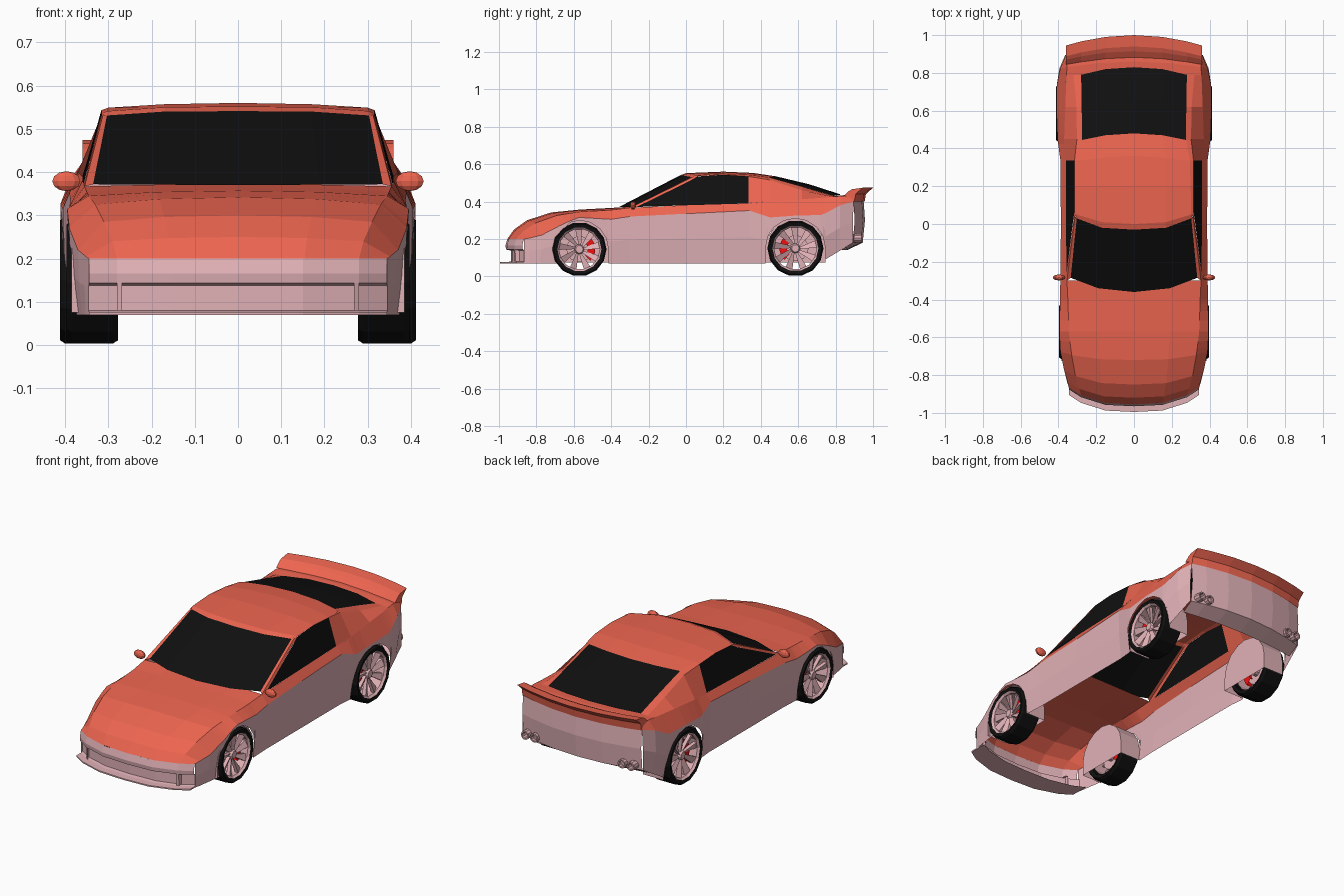
import bpy, bmesh
from math import sin, cos, pi, radians

if "Cube" in bpy.data.objects:
    bpy.data.objects.remove(bpy.data.objects["Cube"])


def material(name, rgb):
    m = bpy.data.materials.new(name)
    m.diffuse_color = (*rgb, 1)
    m.use_nodes = True
    m.node_tree.nodes["Principled BSDF"].inputs["Base Color"].default_value = m.diffuse_color
    return m


RED = material("red_paint", (.85, .13, .08))
PINK = material("pink_paint", (.75, .44, .47))
BLACK = material("black", (.005, .005, .005))
CAL = material("caliper_red", (.9, .005, .005))


def clamp(v):
    return max(0, min(1, v))


def bow(p):
    # rounds the nose and tail in plan
    x, y, z = p
    y2 = y + .12 * clamp((-y - .6) / .36) * abs(x / .38) ** 3
    return (x, y2 - .055 * clamp((y - .75) / .2) * (x / .36) ** 2, z)


def mesh(name, verts, faces, mat):
    # half mesh on +x, mirrored to -x
    me = bpy.data.meshes.new(name)
    me.from_pydata(verts, [], faces)
    bm = bmesh.new()
    bm.from_mesh(me)
    bmesh.ops.remove_doubles(bm, verts=bm.verts, dist=.0004)
    bmesh.ops.recalc_face_normals(bm, faces=bm.faces)
    bm.to_mesh(me)
    bm.free()
    me.materials.append(mat)
    ob = bpy.data.objects.new(name, me)
    bpy.context.collection.objects.link(ob)
    ob.modifiers.new("mirror", 'MIRROR')
    return ob


def grid(name, rows, mat, bowed=False, cap=False):
    n = len(rows[0])
    verts = [bow(p) if bowed else p for r in rows for p in r]
    faces = [(i * n + j, i * n + j + 1, (i + 1) * n + j + 1, (i + 1) * n + j)
             for i in range(len(rows) - 1) for j in range(n - 1)]
    if cap:
        faces.append(tuple(range((len(rows) - 1) * n, len(rows) * n)))
    return mesh(name, verts, faces, mat)


def lathe(name, c, prof, mat, n=14, a0=0, a1=2 * pi):
    # prof is (radius, x), spun about the axle
    rows = []
    for i in range(n + 1):
        a = a0 + (a1 - a0) * i / n
        rows.append([(x, c[0] + r * cos(a), c[1] + r * sin(a)) for r, x in prof])
    return grid(name, rows, mat)


# body stations: y, sill x, sill z, bulge x, belt x, belt z, shoulder x, shoulder z, centre z
ST = [(-.955, .345, .07, .345, .345, .2, .28, .2, .2),
      (-.92, .352, .07, .355, .352, .205, .29, .24, .25),
      (-.85, .36, .07, .368, .37, .22, .31, .285, .30),
      (-.72, .375, .07, .388, .39, .27, .33, .325, .342),
      (-.57, .38, .07, .393, .395, .315, .345, .345, .357),
      (-.40, .38, .07, .392, .392, .305, .35, .355, .366),
      (-.30, .375, .07, .39, .39, .32, .355, .367, .372),
      (0, .375, .07, .387, .387, .335, .36, .38, .38),
      (.34, .375, .07, .387, .39, .352, .36, .39, .39),
      (.45, .385, .07, .405, .405, .315, .37, .40, .40),
      (.585, .39, .07, .41, .41, .325, .365, .41, .41),
      (.72, .39, .08, .41, .41, .328, .36, .42, .425),
      (.86, .375, .14, .395, .39, .38, .355, .43, .435),
      (.95, .365, .18, .365, .36, .40, .35, .425, .43)]
# wheel: centre y, centre z, radius, arch radius, outer x, inner x, caliper angle
WHEELS = {"front": (-.57, .145, .145, .155, .397, .277, 0),
          "rear": (.585, .15, .15, .16, .412, .285, pi)}


def station(y):
    for a, b in zip(ST, ST[1:]):
        if y <= b[0] + 1e-6:
            break
    t = (y - a[0]) / (b[0] - a[0])
    _, x0, z0, x1, x2, z2, x3, z3, z5 = [p + (q - p) * t for p, q in zip(a, b)]
    z1 = (z0 + z2) / 2

    def side(z):
        if z < z1:
            return x0 + (x1 - x0) * (z - z0) / (z1 - z0)
        return x1 + (x2 - x1) * (z - z1) / (z2 - z1)
    lo = z0
    for cy, cz, _, R, *_ in WHEELS.values():
        if abs(y - cy) <= R + 1e-6:
            lo = cz + max(0, R * R - (y - cy) ** 2) ** .5
    mid = (lo + z2) / 2
    return [(side(lo), y, lo), (side(mid), y, mid), (x2, y, z2), (x3, y, z3),
            (x3 * .55, y, z3 + .75 * (z5 - z3)), (0, y, z5)]


ys = [s[0] for s in ST] + [.79]
for cy, cz, _, R, *_ in WHEELS.values():
    ys += [cy + R * cos(pi * i / 8) for i in range(9)] + [cy - R - .001, cy + R + .001]
rings = [station(y) for y in sorted(set(ys))]

# painted body shell
grid("lower_body_side", [r[:3] for r in rings], PINK, True)
grid("upper_body_side", [r[2:4] for r in rings], RED, True)
grid("hood", [r[3:] for r in rings if r[0][1] <= -.299], RED, True)
grid("rear_deck", [r[3:] for r in rings if r[0][1] >= .789], RED, True)


def across(name, prof, xs, mat, cap=False):
    # (y, z) profile swept from the centre to the corner
    return grid(name, [[(x, y, z) for y, z in prof] for x in xs], mat, True, cap)


NX = [0, .15, .28, .345]
across("front_bumper", [(-.955, .2), (-.965, .165), (-.962, .143), (-.935, .138),
                        (-.935, .08), (-.96, .076)], NX, PINK)
across("front_splitter", [(-.87, .07), (-.995, .07), (-.995, .077), (-.93, .077)], NX, PINK, True)
grid("grille_divider", [[(x, y, z) for y, z in [(-.91, .08), (-.958, .08), (-.962, .143), (-.91, .143)]]
                        for x in (.268, .28)], PINK, True, True)
TX = [0, .15, .28, .36]
across("rear_bumper", [(.95, .43), (.95, .40), (.957, .3), (.945, .18), (.86, .14)], TX, PINK)
across("spoiler", [(.88, .432), (.915, .455), (.94, .466), (1.0, .474), (.962, .44), (.955, .40), (.93, .42)],
       TX, RED, True)

# cabin
ws_low = [(0, -.36, .37), (.19, -.34, .371), (.335, -.285, .372)]
ws_top = [(0, -.03, .541), (.17, -.02, .54), (.303, .03, .531)]
roof = [ws_top + [(.315, .05, .533)],
        [(0, .0, .552), (.17, .01, .55), (.303, .05, .541), (.316, .06, .535)],
        [(0, .2, .56), (.17, .2, .557), (.3, .2, .549), (.316, .2, .543)],
        [(0, .36, .553), (.17, .35, .55), (.295, .335, .543), (.315, .335, .534)],
        [(0, .48, .535), (.15, .47, .534), (.275, .445, .529), (.3, .44, .524)]]
grid("windscreen", [ws_low, ws_top], BLACK)
grid("roof", roof, RED)
grid("windscreen_pillar", [[ws_low[2], (.355, -.3, .367), (.357, -.26, .37)],
                           [ws_top[2], (.312, .04, .533), (.315, .065, .533)]], RED)
grid("side_window", [[(.357, -.265, .371), (.357, -.26, .373)], [(.36, 0, .38), (.322, .02, .51)],
                     [(.36, .07, .382), (.316, .06, .534)], [(.36, .2, .386), (.316, .2, .543)],
                     [(.36, .335, .39), (.315, .335, .534)]], BLACK)
grid("rear_window", [[(0, .48, .535), (.15, .47, .534), (.275, .445, .529)],
                     [(0, .66, .492), (.15, .65, .489), (.277, .62, .48)],
                     [(0, .83, .437), (.15, .82, .436), (.28, .79, .43)]], BLACK)
grid("rear_pillar", [[(.315, .335, .534), (.315, .335, .534), (.36, .335, .39)],
                     [(.275, .445, .529), (.302, .45, .515), (.37, .45, .40)],
                     [(.277, .62, .48), (.305, .62, .46), (.364, .62, .412)],
                     [(.28, .79, .43), (.32, .79, .428), (.357, .79, .425)]], RED)

# door mirrors
bm = bmesh.new()
bmesh.ops.create_uvsphere(bm, u_segments=10, v_segments=6, radius=1)
me = bpy.data.meshes.new("door_mirror")
for v in bm.verts:
    v.co = (.397 + v.co.x * .034, -.283 + v.co.y * .016, .379 + v.co.z * .023)
bm.to_mesh(me)
bm.free()
me.materials.append(RED)
mirror = bpy.data.objects.new("door_mirror", me)
bpy.context.collection.objects.link(mirror)
mirror.modifiers.new("mirror", 'MIRROR')

# exhaust tips
for k, x in enumerate((.265, .32)):
    rows = []
    for i in range(11):
        a = 2 * pi * i / 10
        rows.append([(x + r * cos(a), y, .205 + r * sin(a))
                     for r, y in ((.024, .87), (.024, .937), (.017, .937), (.017, .90), (0, .90))])
    grid(f"exhaust_tip_{k}", rows, PINK)

# wheels, brakes and wheel wells
for end, (cy, cz, r, R, xo, xi, ca) in WHEELS.items():
    c, ri = (cy, cz), r - .028
    lathe(end + "_tyre", c, [(ri, xo - .006), (r - .008, xo), (r, xo - .012), (r, xi + .012),
                             (r - .008, xi), (ri, xi + .006), (ri, xo - .006)], BLACK)
    lathe(end + "_rim", c, [(ri + .001, xo - .004), (ri - .008, xo - .014), (ri - .008, xi + .02)], PINK)
    lathe(end + "_hub", c, [(0, xo - .02), (.02, xo - .02), (.026, xo - .03), (.026, xo - .09), (0, xo - .09)], PINK, 10)
    lathe(end + "_brake_disc", c, [(0, xo - .06), (.07, xo - .06), (.07, xo - .068), (0, xo - .068)], PINK)
    lathe(end + "_caliper", c, [(.045, xo - .04), (.085, xo - .04), (.085, xo - .085), (.045, xo - .085),
                                (.045, xo - .04)], CAL, 5, ca - .8, ca + .8)
    verts, faces = [], []
    for i in range(9):
        a, b = 2 * pi * i / 9, len(verts)
        for rad, a1, a2, x in ((.02, -.3, .3, xo - .028), (ri - .004, .05, .38, xo - .012)):
            for ang, dx in ((a1, 0), (a2, -.012), (a2, -.03), (a1, -.02)):
                verts.append((x + dx, cy + rad * cos(a + ang), cz + rad * sin(a + ang)))
        faces += [tuple(b + j for j in f) for f in
                  ((0, 1, 5, 4), (1, 2, 6, 5), (2, 3, 7, 6), (3, 0, 4, 7), (0, 3, 2, 1), (4, 5, 6, 7))]
    mesh(end + "_spokes", verts, faces, PINK)
    arch = [(cy + R, .075)] + [(cy + R * cos(pi * i / 8), cz + R * sin(pi * i / 8)) for i in range(9)] + [(cy - R, .075)]
    grid(end + "_wheel_well", [[(x, y, z) for y, z in arch] for x in (.385, .26)], PINK, cap=True)
